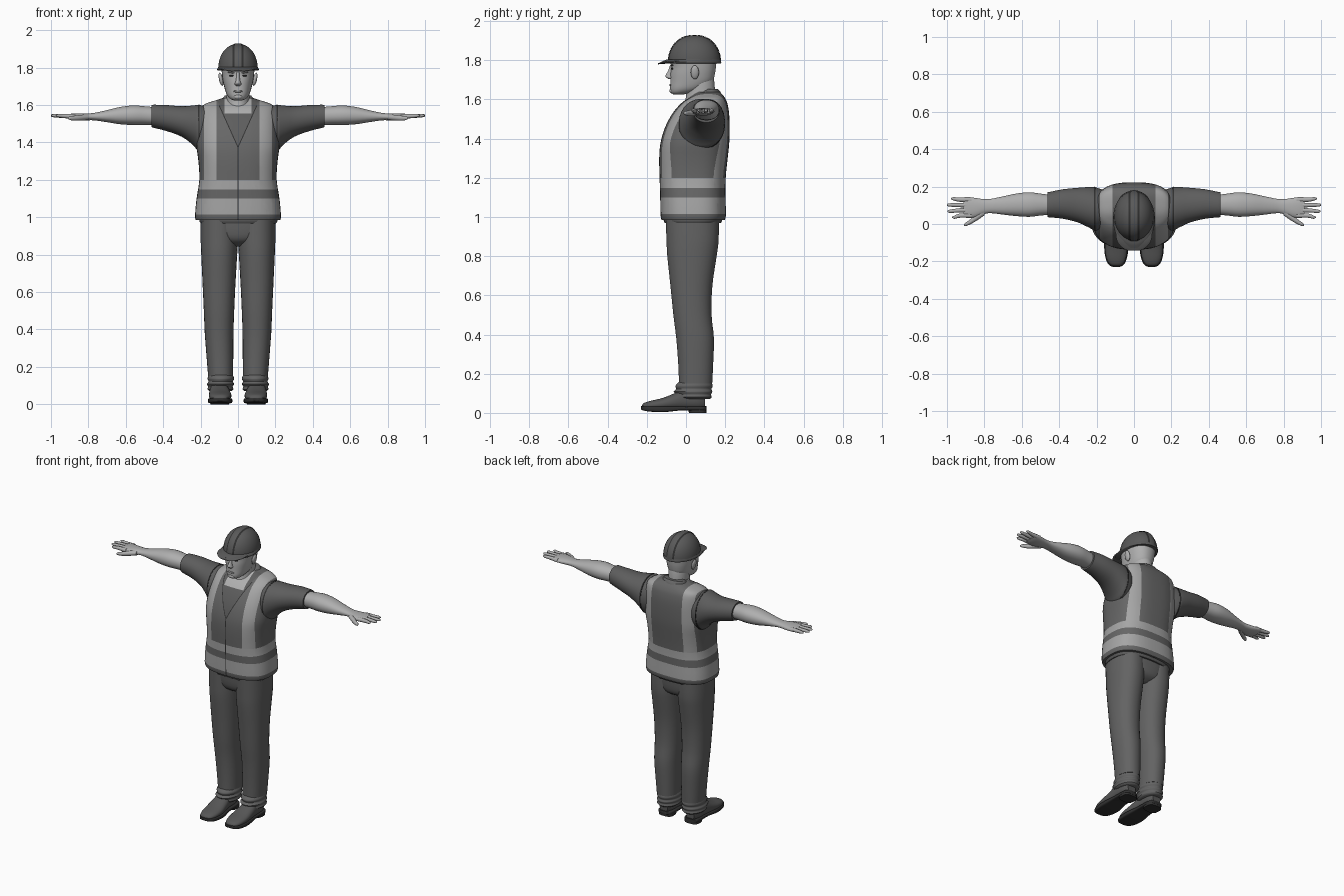
import bpy, bmesh, math
from mathutils import Matrix, Vector

if "Cube" in bpy.data.objects:
    bpy.data.objects.remove(bpy.data.objects["Cube"])


def material(name, v):
    m = bpy.data.materials.new(name)
    m.use_nodes = True
    m.diffuse_color = (v, v, v, 1)
    b = m.node_tree.nodes["Principled BSDF"]
    b.inputs["Base Color"].default_value = (v, v, v, 1)
    b.inputs["Roughness"].default_value = 0.8
    return m


VEST = material("vest_grey", 0.135)
STRIPE = material("reflective_light_grey", 0.38)
SHIRT = material("shirt_dark_grey", 0.11)
SKIN = material("skin_grey", 0.43)
TROUSER = material("trouser_grey", 0.125)
HELMET = material("helmet_grey", 0.10)
SHOE = material("shoe_grey", 0.095)
DARK = material("seam_dark_grey", 0.03)
LIP = material("lip_grey", 0.27)
parts = []


def finish(bm, name, mats, mirror=False):
    bmesh.ops.recalc_face_normals(bm, faces=bm.faces)
    me = bpy.data.meshes.new(name)
    bm.to_mesh(me)
    bm.free()
    ob = bpy.data.objects.new(name, me)
    bpy.context.collection.objects.link(ob)
    for m in mats:
        me.materials.append(m)
    if mirror:
        ob.modifiers.new("mirror", 'MIRROR')
    parts.append(ob)
    return ob


def smooth_rows(rows, steps):
    """Catmull-Rom interpolation between section rows."""
    out = []
    for i in range(len(rows) - 1):
        p = [rows[max(0, min(len(rows) - 1, i + k))] for k in (-1, 0, 1, 2)]
        for s in range(steps):
            t = s / steps
            out.append([b + 0.5 * t * (c - a + t * (2*a - 5*b + 4*c - d + t * (3*(b - c) + d - a)))
                        for a, b, c, d in zip(*p)])
    return out + [list(rows[-1])]


def loft_mesh(rows, axis='z', n=32, p=2.0, steps=3):
    """Rows are (t, a0, a1, b0, b1): superellipse sections along an axis."""
    bm = bmesh.new()
    rings = []
    for t, a0, a1, b0, b1 in smooth_rows(rows, steps):
        ring = []
        for k in range(n):
            u = 2 * math.pi * (k + 0.5) / n
            c, s = math.cos(u), math.sin(u)
            a = (a0 + a1) / 2 + (a1 - a0) / 2 * math.copysign(abs(c) ** (2 / p), c)
            b = (b0 + b1) / 2 + (b1 - b0) / 2 * math.copysign(abs(s) ** (2 / p), s)
            ring.append(bm.verts.new({'z': (a, b, t), 'x': (t, a, b), 'y': (a, t, b)}[axis]))
        rings.append(ring)
    for r0, r1 in zip(rings, rings[1:]):
        for k in range(n):
            bm.faces.new((r0[k], r0[(k + 1) % n], r1[(k + 1) % n], r1[k]))
    bm.faces.new(rings[0])
    bm.faces.new(rings[-1])
    return bm


def loft(name, rows, mat, axis='z', n=32, p=2.0, steps=3, mirror=False):
    return finish(loft_mesh(rows, axis, n, p, steps), name, [mat], mirror)


def ball(name, loc, size, mat, mirror=False, rot=0):
    bm = bmesh.new()
    m = Matrix.Translation(loc) @ Matrix.Rotation(rot, 4, 'Y') @ Matrix.Diagonal((*size, 1))
    bmesh.ops.create_uvsphere(bm, u_segments=16, v_segments=10, radius=1, matrix=m)
    return finish(bm, name, [mat], mirror)


def cut(bm, co, no, front=False, **kw):
    faces = [f for f in bm.faces if not front or f.calc_center_median().y < 0.09]
    geom = set(faces)
    for f in faces:
        geom.update(f.verts, f.edges)
    bmesh.ops.bisect_plane(bm, geom=list(geom), plane_co=co, plane_no=no, **kw)


# Vest torso, cut along stripe, zip and neckline borders
bm = loft_mesh([(z, -r, r, y0, y1) for z, r, y0, y1 in (
    (0.985, .226, -.125, .198), (1.01, .23, -.13, .204), (1.10, .222, -.132, .202),
    (1.20, .207, -.135, .203), (1.30, .212, -.137, .213), (1.38, .222, -.13, .221),
    (1.46, .217, -.106, .223), (1.53, .209, -.068, .22), (1.58, .199, -.025, .211),
    (1.605, .178, .012, .2), (1.622, .13, .035, .188), (1.638, .08, .055, .172))], n=48, p=2.7)
for z in (1.015, 1.10, 1.148, 1.20, 1.555):
    cut(bm, (0, 0, z), (0, 0, 1))
for s in (-1, 1):
    for x in (.115, .182):
        cut(bm, (s * x, 0, 0), (1, 0, 0))
    for x in (.003, .072):
        cut(bm, (s * x, 0, 0), (1, 0, 0), True)
    for z in (1.38, 1.368):
        cut(bm, (0, 0, z), (1, 0, -0.45 * s), True)
for f in bm.faces:
    c = f.calc_center_median()
    x, v = abs(c.x), abs(c.x) - (c.z - 1.38) * 0.45
    front = c.y < 0.09
    i = 0
    if 1.015 < c.z < 1.10 or 1.148 < c.z < 1.20 or (c.z > 1.20 and .115 < x < .182):
        i = 1
    elif front and c.z > 1.37 and v < 0:
        i = 3 if c.z > 1.555 and x < .072 else 2
    elif front and c.z > 1.36 and v < .0054 and x < .1:
        i = 4
    if front and x < .003 and c.z < 1.375:
        i = 4
    f.material_index = i
finish(bm, "safety_vest", [VEST, STRIPE, SHIRT, SKIN, DARK])

# Shirt hem and trouser seat
loft("shirt_hem", [(.968, -.2, .205, -.108, .178), (.985, -.208, .212, -.115, .185),
                   (1.02, -.2, .2, -.11, .18)], SHIRT, p=2.5)
loft("trouser_seat", [(.845, -.05, .05, -.03, .10), (.87, -.13, .13, -.075, .145),
                      (.91, -.19, .19, -.095, .163), (1.0, -.2, .2, -.104, .17)], TROUSER, p=2.4)

# Trouser legs with rumpled cuffs
loft("trouser_legs", [
    (.99, .0, .2, -.104, .168), (.88, .0, .2, -.1, .167), (.80, .004, .197, -.096, .157),
    (.65, .013, .19, -.08, .135), (.50, .02, .183, -.065, .131), (.38, .024, .178, -.05, .143),
    (.25, .025, .168, -.04, .139), (.15, .026, .16, -.036, .134)], TROUSER, p=2.2, mirror=True)
loft("trouser_cuffs", [
    (.16, .03, .156, -.034, .13), (.138, .02, .163, -.055, .137), (.122, .027, .158, -.05, .13),
    (.108, .02, .166, -.064, .135), (.094, .028, .16, -.05, .128), (.08, .024, .164, -.05, .132),
    (.07, .035, .15, -.03, .12)], TROUSER, mirror=True)

# Shoes
loft("shoe_uppers", [
    (-.225, .082, .108, .022, .036), (-.215, .06, .13, .018, .05), (-.18, .042, .149, .015, .062),
    (-.12, .035, .156, .015, .076), (-.06, .042, .154, .015, .10), (-.01, .05, .15, .015, .122),
    (.06, .054, .146, .015, .12), (.098, .07, .13, .02, .11)], SHOE, 'y', 24, 2.3, mirror=True)
loft("shoe_soles", [
    (-.23, .08, .11, .018, .034), (-.218, .055, .135, .012, .035), (-.18, .037, .153, .006, .034),
    (-.11, .03, .16, .004, .034), (-.03, .042, .152, .012, .034), (.05, .045, .15, .012, .034),
    (.09, .052, .145, .012, .034), (.104, .07, .128, .012, .034)], DARK, 'y', 24, 5, mirror=True)
loft("shoe_heels", [(0, .047, .148, .015, .104), (.02, .047, .148, .01, .104)],
     DARK, 'z', 24, 3, 1, True)

# Short sleeves and dark armhole seams
loft("sleeves", [
    (.13, .0, .17, 1.38, 1.575), (.20, -.035, .195, 1.345, 1.60), (.24, -.02, .198, 1.385, 1.598),
    (.30, .008, .194, 1.43, 1.594), (.38, .028, .186, 1.46, 1.6), (.45, .035, .172, 1.478, 1.602),
    (.462, .036, .17, 1.482, 1.6)], SHIRT, 'x', p=2.1, mirror=True)
loft("armhole_seams", [(.205, -.037, .199, 1.345, 1.603), (.213, -.034, .2, 1.352, 1.602)],
     DARK, 'x', 32, 2.1, 1, True)

# Arms, palms and fingers
loft("arms", [
    (.44, .05, .155, 1.493, 1.588), (.50, .045, .163, 1.494, 1.594), (.56, .038, .17, 1.493, 1.598),
    (.63, .042, .163, 1.497, 1.59), (.70, .05, .148, 1.508, 1.573), (.77, .058, .134, 1.518, 1.558),
    (.81, .05, .134, 1.518, 1.556), (.85, .035, .14, 1.518, 1.556), (.89, .033, .145, 1.523, 1.554),
    (.912, .04, .142, 1.53, 1.55)], SKIN, 'x', 24, 2.2, mirror=True)
for k, (y0, y1, tip) in enumerate(((.045, .036, .972), (.073, .068, .997),
                                   (.101, .102, 1.0), (.130, .135, .978))):
    loft("finger_%d" % (k + 1), [
        (.87, y0 - .013, y0 + .013, 1.526, 1.553), (.93, y0 - .012, y0 + .012, 1.53, 1.553),
        (tip - .012, y1 - .009, y1 + .009, 1.535, 1.552), (tip, y1 - .003, y1 + .003, 1.541, 1.547)],
        SKIN, 'x', 10, mirror=True)
loft("thumbs", [(.80, .045, .09, 1.52, 1.55), (.84, .018, .058, 1.516, 1.548),
                (.875, -.002, .026, 1.516, 1.543), (.9, -.012, .008, 1.52, 1.539),
                (.908, -.011, -.004, 1.526, 1.533)], SKIN, 'x', 12, mirror=True)

# Neck, collar and head
loft("neck", [(1.54, -.085, .085, -.03, .17), (1.585, -.07, .07, -.008, .16), (1.62, -.062, .062, .0, .15),
              (1.68, -.062, .062, .0, .146), (1.72, -.06, .06, .0, .14)], SKIN)
loft("vest_collar", [(1.60, -.1, .1, .045, .19), (1.635, -.082, .082, .065, .178),
                     (1.652, -.07, .07, .1, .164)], VEST)
loft("head", [
    (1.624, -.02, .02, -.062, -.02), (1.634, -.042, .042, -.076, .03), (1.655, -.06, .06, -.081, .09),
    (1.69, -.072, .072, -.08, .135), (1.73, -.081, .081, -.079, .148), (1.765, -.086, .086, -.076, .153),
    (1.80, -.088, .088, -.08, .155), (1.85, -.08, .08, -.06, .14)], SKIN, p=2.3)

# Face
loft("nose", [(1.703, -.012, .012, -.088, -.06), (1.712, -.019, .019, -.101, -.06),
              (1.722, -.014, .014, -.105, -.06), (1.75, -.009, .009, -.09, -.06),
              (1.775, -.009, .009, -.082, -.06)], SKIN, n=12)
ball("ears", (.091, .045, 1.738), (.011, .021, .036), SKIN, True, .2)
ball("eyes", (.034, -.07, 1.757), (.014, .006, .005), DARK, True)
ball("eyebrows", (.036, -.071, 1.774), (.021, .008, .004), LIP, True, -.1)
ball("mouth", (0, -.079, 1.673), (.025, .006, .006), LIP)
ball("chin", (0, -.07, 1.644), (.025, .015, .014), SKIN)

# Hard hat with brim, peak and raised ridge
dome = []
for k in range(13):
    a = math.radians(k * 7.3)
    w = math.cos(a) ** 0.9
    dome.append((1.795 + .131 * math.sin(a), -.106 * w, .106 * w, .043 - .132 * w, .043 + .132 * w))
loft("helmet_dome", dome, HELMET, steps=1, n=40)
for name, half, scale, mat in (("helmet_groove", .029, 1.012, DARK), ("helmet_ridge", .019, 1.03, HELMET)):
    bm = loft_mesh(dome, n=40, steps=1)
    o = Vector((0, .043, 1.795))
    bmesh.ops.transform(bm, matrix=Matrix.Translation(o) @ Matrix.Scale(scale, 4) @ Matrix.Translation(-o),
                        verts=bm.verts)
    for s in (-1, 1):
        cut(bm, (s * half, 0, 0), (s, 0, 0), clear_outer=True)
    finish(bm, name, [mat])
loft("helmet_brim", [(1.784, -.108, .108, -.125, .178), (1.79, -.112, .112, -.13, .181),
                     (1.803, -.106, .106, -.1, .176)], HELMET, n=40, steps=2)
loft("helmet_peak", [(-.143, -.03, .03, 1.779, 1.784), (-.128, -.062, .062, 1.78, 1.79),
                     (-.09, -.092, .092, 1.783, 1.80), (-.03, -.1, .1, 1.786, 1.803)],
     HELMET, 'y', 24, 2.2)

# Smooth shading with crisp edges
bpy.ops.object.select_all(action='DESELECT')
for ob in parts:
    ob.select_set(True)
bpy.context.view_layer.objects.active = parts[0]
bpy.ops.object.shade_smooth_by_angle(angle=math.radians(45))
